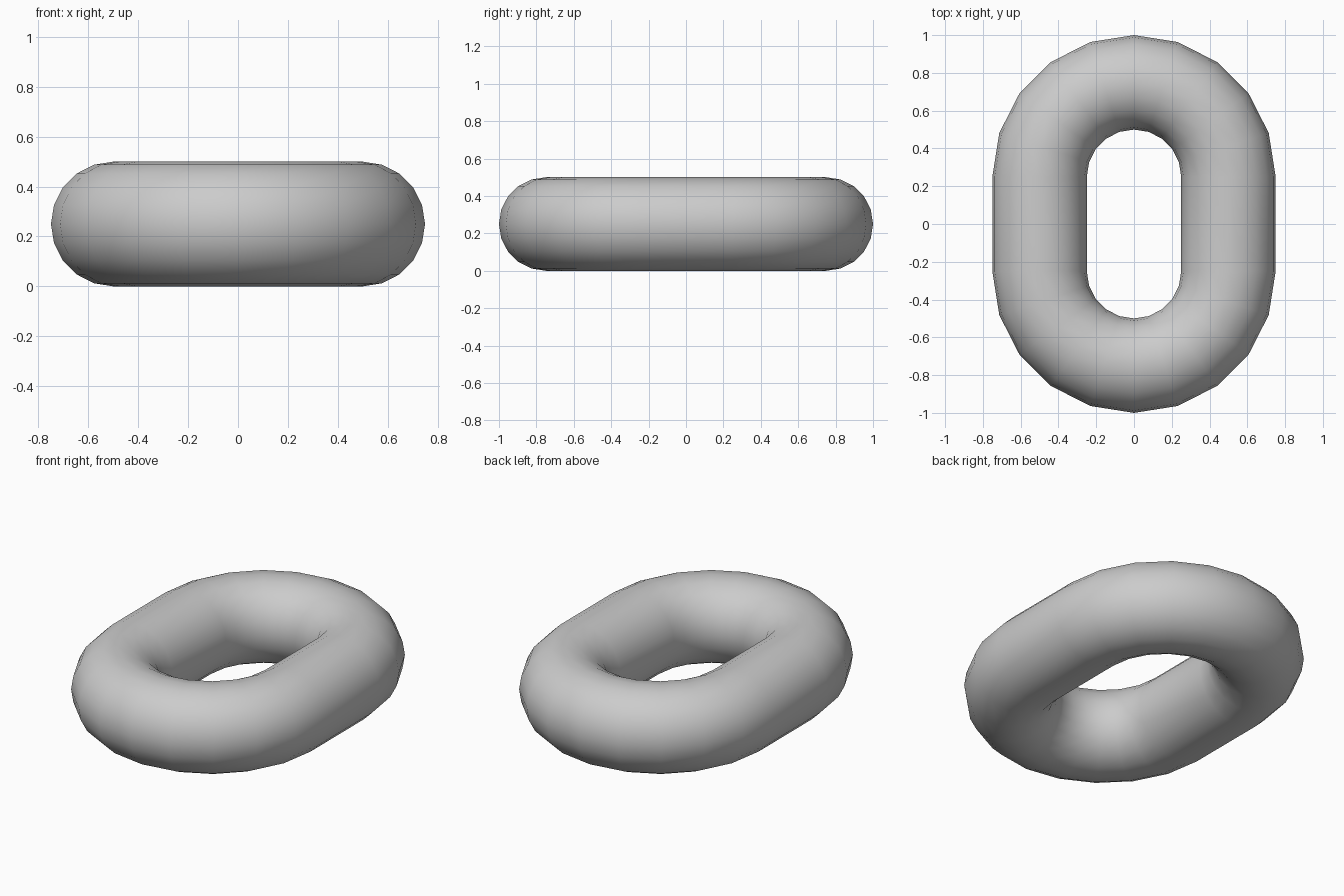
import bpy, bmesh
from math import sin, cos, pi

if "Cube" in bpy.data.objects:
    bpy.data.objects.remove(bpy.data.objects["Cube"])

BEND_R, TUBE_R, HALF_STRAIGHT = 0.5, 0.25, 0.25
BEND_SEGS, TUBE_SEGS = 10, 20

bm = bmesh.new()

# Cross-section rings along a stadium path: two half-circle bends
rings = []
for start, y_off in ((0, HALF_STRAIGHT), (pi, -HALF_STRAIGHT)):
    for i in range(BEND_SEGS + 1):
        a = start + pi * i / BEND_SEGS
        ring = []
        for j in range(TUBE_SEGS):
            t = 2 * pi * j / TUBE_SEGS
            r = BEND_R + TUBE_R * cos(t)
            ring.append(bm.verts.new((r * cos(a), r * sin(a) + y_off,
                                      TUBE_R + TUBE_R * sin(t))))
        rings.append(ring)

# Skin neighbouring rings; the gaps between bends become the straight sides
for k, ring in enumerate(rings):
    nxt = rings[(k + 1) % len(rings)]
    for j in range(TUBE_SEGS):
        n = (j + 1) % TUBE_SEGS
        face = bm.faces.new((ring[j], nxt[j], nxt[n], ring[n]))
        face.smooth = True

bmesh.ops.recalc_face_normals(bm, faces=bm.faces)
mesh = bpy.data.meshes.new("chain_link")
bm.to_mesh(mesh)
bm.free()
link = bpy.data.objects.new("chain_link", mesh)
bpy.context.collection.objects.link(link)
